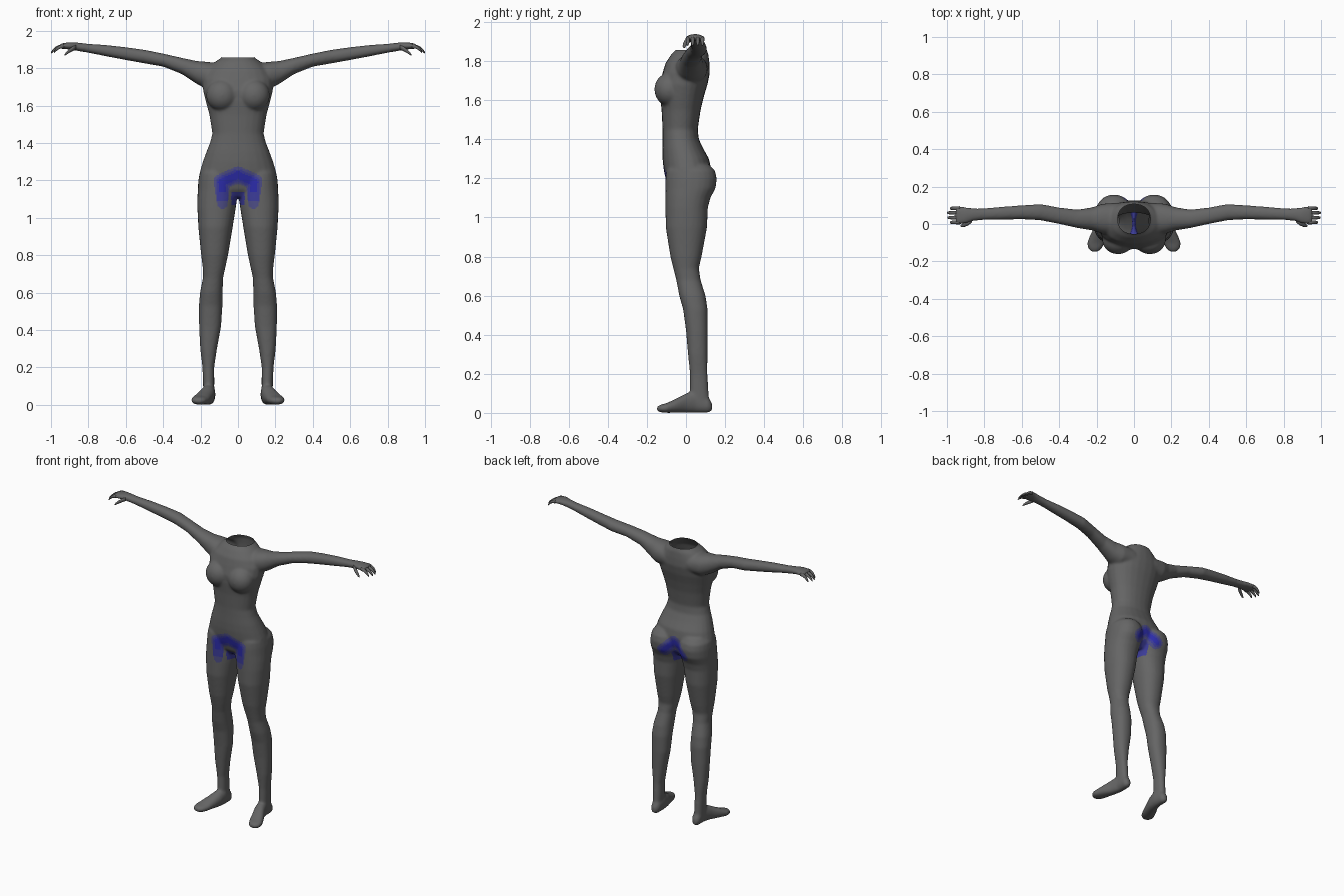
import bpy, bmesh, math
from mathutils import Vector

if "Cube" in bpy.data.objects:
    bpy.data.objects.remove(bpy.data.objects["Cube"])


def material(name, rgb):
    m = bpy.data.materials.new(name)
    m.diffuse_color = (*rgb, 1)
    m.use_nodes = True
    m.node_tree.nodes["Principled BSDF"].inputs["Base Color"].default_value = m.diffuse_color
    return m


MATS = [material("grey", (0.13, 0.13, 0.13)),
        material("pale_blue", (0.075, 0.075, 0.24)),
        material("mid_blue", (0.045, 0.045, 0.32)),
        material("deep_blue", (0.025, 0.025, 0.40))]


def loft(bm, axis, rows, side=1, power=2.2, n=24):
    """Closed tube along an axis; each row is position, then low/high on the other two axes."""
    rings = []
    for t, a0, a1, b0, b1 in rows:
        ring = []
        for i in range(n):
            ang = 2 * math.pi * i / n
            c, s = math.cos(ang), math.sin(ang)
            p = [(a0 + a1) / 2 + (a1 - a0) / 2 * math.copysign(abs(c) ** (2 / power), c),
                 (b0 + b1) / 2 + (b1 - b0) / 2 * math.copysign(abs(s) ** (2 / power), s)]
            p.insert("xyz".index(axis), t)
            ring.append(bm.verts.new((p[0] * side, p[1], p[2])))
        rings.append(ring)
    for lo, hi in zip(rings, rings[1:]):
        for i in range(n):
            j = (i + 1) % n
            bm.faces.new((lo[i], lo[j], hi[j], hi[i]))
    bm.faces.new(rings[0])
    bm.faces.new(rings[-1])


def ball(bm, centre, radii):
    geo = bmesh.ops.create_uvsphere(bm, u_segments=24, v_segments=14, radius=1)
    for v in geo["verts"]:
        v.co = Vector(c + r * k for c, r, k in zip(centre, radii, v.co))


def finish(bm, name):
    bmesh.ops.recalc_face_normals(bm, faces=bm.faces)
    mesh = bpy.data.meshes.new(name)
    bm.to_mesh(mesh)
    bm.free()
    for m in MATS:
        mesh.materials.append(m)
    for p in mesh.polygons:
        p.use_smooth = True
    ob = bpy.data.objects.new(name, mesh)
    bpy.context.collection.objects.link(ob)
    return ob


TORSO = [(1.90, .08, -.045, .105), (1.86, .083, -.05, .105), (1.835, .12, -.075, .115),
         (1.79, .165, -.105, .12), (1.74, .19, -.12, .122), (1.68, .187, -.135, .11),
         (1.62, .172, -.133, .092), (1.55, .153, -.125, .075), (1.45, .137, -.12, .06),
         (1.40, .15, -.12, .066), (1.35, .17, -.121, .09), (1.30, .188, -.12, .118),
         (1.25, .203, -.115, .128), (1.20, .205, -.105, .125), (1.15, .18, -.09, .11),
         (1.11, .12, -.06, .08)]
LEG = [(1.27, .03, .18, -.08, .12), (1.24, .01, .205, -.1, .148), (1.20, 0, .212, -.105, .158),
       (1.15, .002, .215, -.105, .152), (1.10, .005, .217, -.105, .125), (1.05, .012, .217, -.105, .112),
       (.95, .028, .212, -.104, .108), (.80, .053, .197, -.08, .08), (.74, .066, .189, -.065, .066),
       (.68, .079, .187, -.05, .075), (.60, .082, .203, -.035, .1), (.53, .083, .209, -.015, .111),
       (.42, .09, .208, 0, .112), (.30, .112, .202, .01, .11), (.20, .127, .19, .02, .11),
       (.12, .126, .187, .02, .115), (.05, .128, .185, .02, .12)]
FOOT = [(.133, .14, .17, .012, .05), (.115, .126, .183, 0, .08), (.05, .12, .187, 0, .115),
        (0, .125, .203, 0, .1), (-.05, .14, .23, 0, .073), (-.1, .155, .252, 0, .05),
        (-.13, .17, .247, .002, .042), (-.148, .19, .23, .01, .034)]
ARM = [(.08, -.06, .115, 1.69, 1.825), (.17, -.052, .108, 1.69, 1.834), (.22, -.035, .09, 1.715, 1.838),
       (.30, -.022, .077, 1.768, 1.855), (.40, 0, .088, 1.808, 1.878), (.50, .02, .107, 1.825, 1.898),
       (.60, .025, .1, 1.843, 1.912), (.70, .023, .093, 1.862, 1.923), (.80, .022, .084, 1.882, 1.93),
       (.86, .016, .084, 1.892, 1.937), (.90, .002, .09, 1.9, 1.939), (.94, -.003, .096, 1.902, 1.933),
       (.955, .004, .09, 1.906, 1.926)]

# Rough body shells, fused into one skin by the remesh
bm = bmesh.new()
loft(bm, "z", [(z, -w, w, y0, y1) for z, w, y0, y1 in TORSO])
for s in (1, -1):
    loft(bm, "z", LEG, s)
    loft(bm, "y", FOOT, s)
    loft(bm, "x", ARM, s)
    ball(bm, (s * .085, -.085, 1.655), (.085, .077, .085))
rough = finish(bm, "rough_body")
remesh = rough.modifiers.new("fuse", "REMESH")
remesh.mode = "VOXEL"
remesh.voxel_size = 0.007
relax = rough.modifiers.new("relax", "SMOOTH")
relax.factor = 0.5
relax.iterations = 12
fused = bpy.data.meshes.new_from_object(rough.evaluated_get(bpy.context.evaluated_depsgraph_get()))
bpy.data.objects.remove(rough)

# Open neck
bm = bmesh.new()
bm.from_mesh(fused)
near = [v for v in bm.verts if abs(v.co.x) < .16 and v.co.z > 1.8]
faces = {f for v in near for f in v.link_faces}
edges = {e for f in faces for e in f.edges}
verts = {v for f in faces for v in f.verts}
bmesh.ops.bisect_plane(bm, geom=list(verts) + list(edges) + list(faces),
                       plane_co=(0, 0, 1.858), plane_no=(0, 0, 1))
bmesh.ops.delete(bm, geom=[v for v in bm.verts if abs(v.co.x) < .16 and v.co.z > 1.8585],
                 context="VERTS")


def distance(p, a, b):
    p, a, b = Vector(p), Vector(a), Vector(b)
    t = max(0, min(1, (p - a).dot(b - a) / (b - a).length_squared))
    return (p - a - (b - a) * t).length


def patch(c):
    """Colour index of the banded hip patches."""
    x, y, z = abs(c.x), c.y, c.z
    if not 1.045 < z < 1.3 or x > .14:
        return 0
    if y < -.03:    # front chevron with two tails
        d = min(distance((x, z), (0, 1.228), (.085, 1.19)), distance((x, z), (.085, 1.19), (.083, 1.07)))
        if d < .02 and z > 1.14:
            return 3
        if d < .032 and z > 1.09:
            return 2
        if d < .046 - .15 * max(0, 1.2 - z):
            return 1
    elif y > .06:   # rear chevron
        d = distance((x, z), (0, 1.22), (.075, 1.15))
        for limit, index in ((.014, 3), (.026, 2), (.04, 1)):
            if d < limit:
                return index
    if x < .035 and 1.07 < z < 1.16 and -.08 < y < .12:    # between the legs
        return 2
    return 0


for f in bm.faces:
    f.material_index = patch(f.calc_center_median())
finish(bm, "body")

# Fingers and thumbs
for s, side_name in ((1, "left"), (-1, "right")):
    bm = bmesh.new()
    for y, tip in ((.084, .985), (.06, 1.0), (.034, .998), (.009, .985)):
        path = [(.93, 1.917, .011), (.955, 1.914, .0105), (.975, 1.905, .0095),
                (.99, 1.893, .008), (1.0, 1.882, .004)]
        loft(bm, "x", [(.93 + (x - .93) * (tip - .93) / .07, y - r, y + r, z - r, z + r)
                       for x, z, r in path], s, 2, 10)
    thumb = [(.865, .022, 1.912, .012), (.885, .006, 1.903, .013), (.905, -.004, 1.89, .011),
             (.92, -.009, 1.877, .008), (.927, -.01, 1.87, .004)]
    loft(bm, "x", [(x, y - r, y + r, z - r, z + r) for x, y, z, r in thumb], s, 2, 10)
    finish(bm, side_name + "_fingers")
